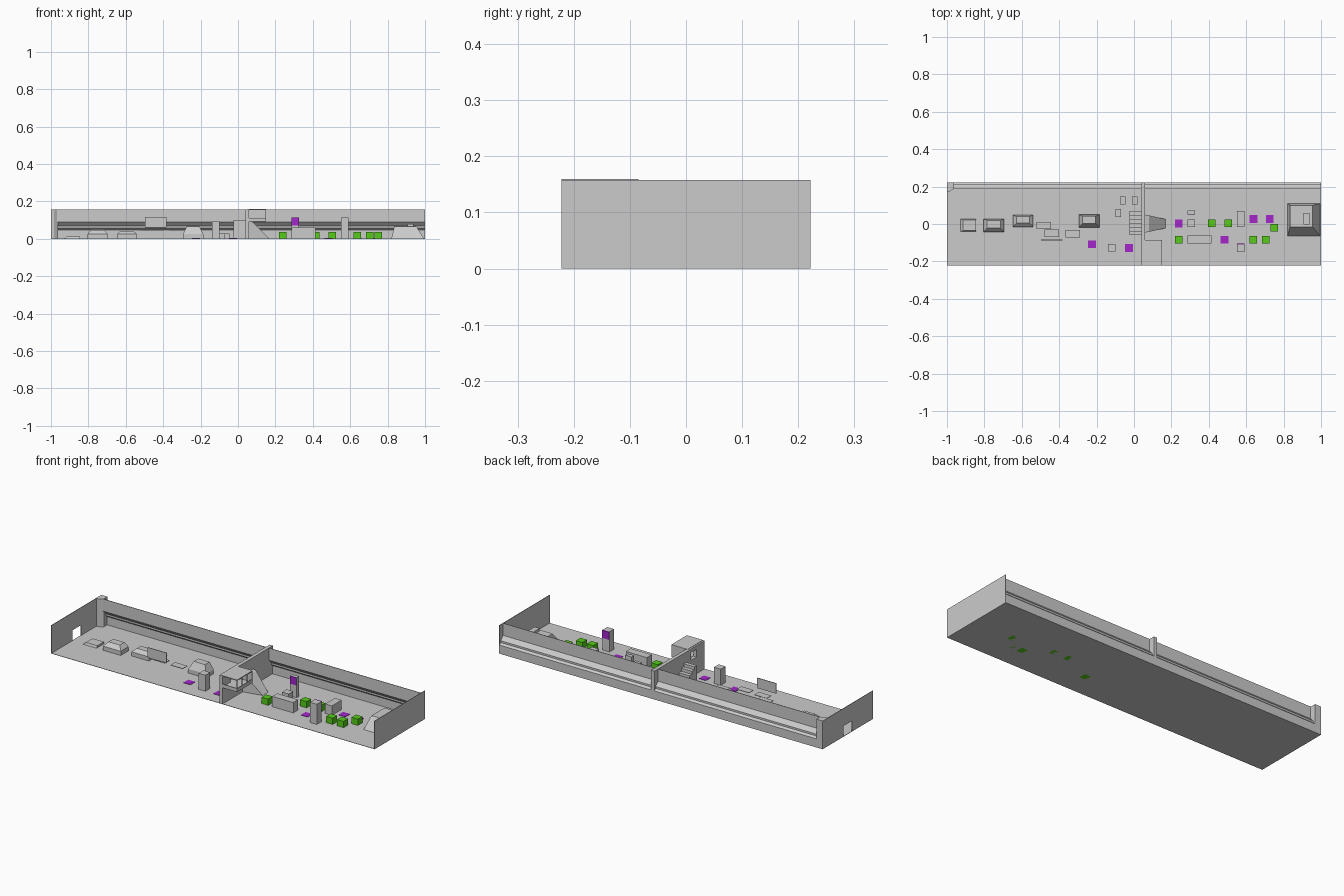
import bpy

def mat(name, c):
    m = bpy.data.materials.new(name)
    m.diffuse_color = c
    return m

GREEN = mat("green", (0.09, 0.6, 0.01, 1))
PURPLE = mat("purple", (0.37, 0.02, 0.6, 1))

def mesh(name, verts, faces, m=None):
    me = bpy.data.meshes.new(name)
    me.from_pydata(verts, [], faces)
    ob = bpy.data.objects.new(name, me)
    bpy.context.collection.objects.link(ob)
    if m:
        me.materials.append(m)
    return ob

QUADS = [(3, 2, 1, 0), (4, 5, 6, 7), (0, 1, 5, 4), (1, 2, 6, 5), (2, 3, 7, 6), (3, 0, 4, 7)]

def rect(x0, x1, y0, y1, z):
    return [(x0, y0, z), (x1, y0, z), (x1, y1, z), (x0, y1, z)]

def frustum(name, base, z0, top, z1, m=None):
    return mesh(name, rect(*base, z0) + rect(*top, z1), QUADS, m)

def box(name, x0, x1, y0, y1, z0, z1, m=None):
    return frustum(name, (x0, x1, y0, y1), z0, (x0, x1, y0, y1), z1, m)

def prism_x(name, prof, x0, x1):
    n = len(prof)
    v = [(x, y, z) for x in (x0, x1) for y, z in prof]
    f = [(i, (i + 1) % n, n + (i + 1) % n, n + i) for i in range(n)]
    f += [tuple(range(n))[::-1], tuple(range(n, 2 * n))]
    return mesh(name, v, f)

H, W = 0.158, 0.222

# floor and profiled rear wall
box("floor", -1, 1, -W, W, 0, 0.002)
outer = [(W, 0), (W, 0.048), (0.211, 0.058), (0.211, 0.068), (0.19, 0.09), (0.19, H)]
prism_x("rear_wall", outer + [(y - 0.003, z) for y, z in reversed(outer)], -1, 1)

# end walls, the left one with a doorway
box("right_wall", 0.997, 1, -W, W, 0, H)
box("left_wall_front", -1, -0.997, -W, -0.037, 0, H)
box("left_wall_rear", -1, -0.997, 0.037, W, 0, H)
box("left_wall_lintel", -1, -0.997, -0.037, 0.037, 0.06, H)
column = [(-1, 0.175), (-0.985, 0.175), (-0.962, 0.19), (-0.962, W), (-1, W)]
mesh("corner_column", [(x, y, z) for z in (0, H) for x, y in column],
     [(4, 3, 2, 1, 0), (5, 6, 7, 8, 9)] + [(i, (i + 1) % 5, 5 + (i + 1) % 5, 5 + i) for i in range(5)])

# dividing wall with raised doorway
box("divider_lower", 0.04, 0.06, -W, W, 0, 0.095)
box("divider_front", 0.04, 0.06, -W, -0.15, 0.095, H)
box("divider_rear", 0.04, 0.06, -0.1, W, 0.095, H)
box("divider_lintel", 0.04, 0.06, -0.15, -0.1, 0.138, H)

# balcony room with open windows
box("balcony_roof", 0.05, 0.15, -W, -0.085, 0.155, 0.16)
box("balcony_floor", 0.06, 0.15, -W, -0.085, 0.092, 0.097)
box("balcony_rear", 0.06, 0.15, -0.089, -0.085, 0.095, 0.157)
box("balcony_parapet_side", 0.146, 0.15, -W, -0.085, 0.095, 0.112)
box("balcony_parapet_front", 0.06, 0.15, -W, -W + 0.004, 0.095, 0.112)
for i, y in enumerate((-W, -0.178, -0.134, -0.09)):
    box(f"balcony_post_{i}", 0.146, 0.15, y, y + 0.005, 0.11, 0.157)

# steps behind the divider and tapered ramp in front of it
stair = [(0.07, 0)]
n = 6
for i in range(n):
    y = 0.07 - i * 0.13 / n
    stair += [(y, (i + 1) * 0.1 / n), (y - 0.13 / n, (i + 1) * 0.1 / n)]
stair.append((-0.06, 0))
prism_x("stairs", stair, -0.025, 0.04)
mesh("ramp", [(0.06, -0.045, 0), (0.17, -0.022, 0), (0.17, 0.025, 0), (0.06, 0.05, 0),
              (0.06, -0.045, 0.095), (0.08, -0.042, 0.09), (0.08, 0.046, 0.09), (0.06, 0.05, 0.095)], QUADS)

# left side mounds
frustum("low_pad", (-0.93, -0.845, -0.042, 0.027), 0, (-0.915, -0.845, -0.036, 0.022), 0.014)
for nm, (x0, x1, y0, y1), zt in (("mound_a", (-0.805, -0.695, -0.042, 0.027), 0.047),
                                 ("mound_b", (-0.648, -0.54, -0.015, 0.047), 0.042),
                                 ("mound_c", (-0.295, -0.185, -0.018, 0.05), 0.065)):
    box(nm + "_base", x0, x1, y0, y1, 0, 0.025)
    frustum(nm + "_top", (x0, x1, y0, y1), 0.025,
            (x0 + 0.02, x1 - 0.02, y0 + 0.02, y1 - 0.008), zt)

# raised panels and plates
box("hanging_panel", -0.498, -0.382, -0.087, -0.083, 0.06, 0.117)
for i, (x, y) in enumerate(((-0.483, -0.008), (-0.44, -0.05), (-0.328, -0.053))):
    box(f"plate_{i}", x - 0.038, x + 0.038, y - 0.02, y + 0.02, 0.046, 0.049)

# plain blocks
for i, b in enumerate(((-0.14, -0.098, -0.148, -0.106, 0.092), (-0.098, -0.07, 0.038, 0.08, 0.03),
                       (-0.076, -0.045, 0.105, 0.147, 0.03), (-0.012, 0.02, 0.105, 0.147, 0.03),
                       (0.285, 0.325, -0.017, 0.023, 0.05), (0.285, 0.415, -0.105, -0.062, 0.06),
                       (0.55, 0.592, -0.017, 0.07, 0.055), (0.55, 0.592, -0.15, -0.11, 0.115),
                       (0.285, 0.325, 0.054, 0.072, 0.115))):
    box(f"block_{i}", *b[:4], 0, b[4])

# purple screens on the two tall blocks
box("screen_front", 0.285, 0.325, 0.05, 0.054, 0.072, 0.115, PURPLE)
box("screen_rear", 0.55, 0.592, -0.11, -0.105, 0.072, 0.115, PURPLE)

# purple floor tiles and green cubes
for i, (x, y) in enumerate(((-0.225, -0.108), (-0.026, -0.129), (0.239, 0.003), (0.638, 0.026),
                            (0.726, 0.026), (0.483, -0.084))):
    box(f"floor_tile_{i}", x - 0.021, x + 0.021, y - 0.021, y + 0.021, 0.001, 0.004, PURPLE)
for i, (x, y) in enumerate(((0.239, -0.084), (0.416, 0.003), (0.504, 0.003), (0.638, -0.084),
                            (0.705, -0.084), (0.749, -0.021))):
    box(f"green_cube_{i}", x - 0.02, x + 0.02, y - 0.02, y + 0.02, 0, 0.037, GREEN)

# large mound at the right end
frustum("end_mound", (0.82, 0.995, -0.065, 0.11), 0, (0.835, 0.955, -0.015, 0.1), 0.065)
box("end_mound_cap", 0.907, 0.938, -0.003, 0.06, 0.06, 0.08)
